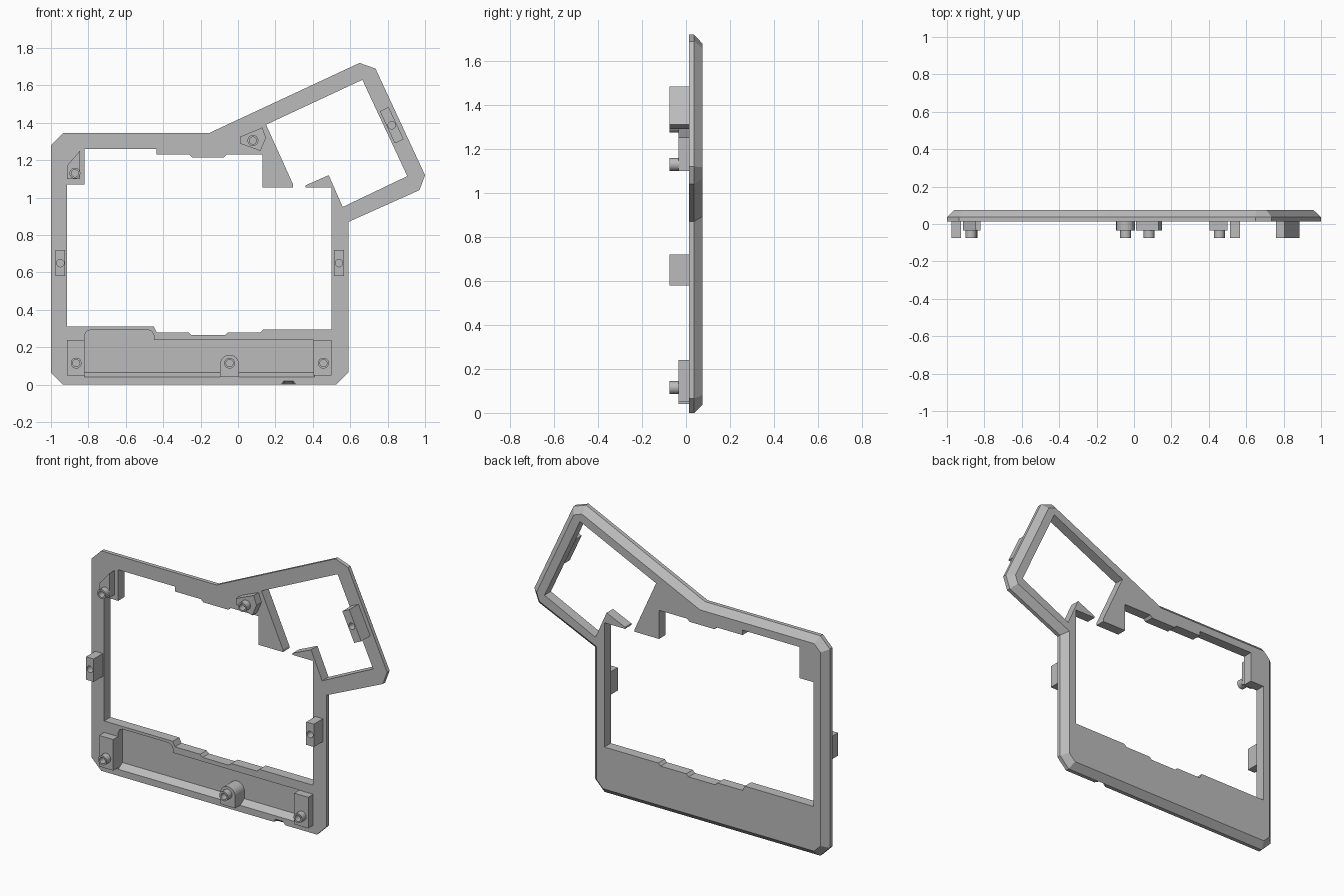
import bpy, bmesh, math
from mathutils import Vector

if "Cube" in bpy.data.objects:
    bpy.data.objects.remove(bpy.data.objects["Cube"])

GREY = bpy.data.materials.new("plain grey")
GREY.use_nodes = True
GREY.diffuse_color = (0.5, 0.5, 0.5, 1)
GREY.node_tree.nodes["Principled BSDF"].inputs["Base Color"].default_value = (0.5, 0.5, 0.5, 1)

FRONT, MID, BACK, PAD, TIP = 0.013, 0.037, 0.075, -0.035, -0.075


def inset(pts, d):
    """Move a counter-clockwise outline inwards by d with mitred corners."""
    out = []
    for i, p in enumerate(pts):
        p, a, b = Vector(p), Vector(pts[i - 1]), Vector(pts[(i + 1) % len(pts)])
        u, v = (p - a).normalized(), (b - p).normalized()
        n, m = Vector((-u.y, u.x)), Vector((-v.y, v.x))
        out.append(tuple(p + (n + m) * d / (1 + n.dot(m))))
    return out


def loft(name, sections):
    """Solid through (y, outline) sections, outlines given in x and z."""
    bm = bmesh.new()
    rings = [[bm.verts.new((x, y, z)) for x, z in pts] for y, pts in sections]
    for r, s in zip(rings, rings[1:]):
        for i in range(len(r)):
            bm.faces.new((r[i - 1], r[i], s[i], s[i - 1]))
    bm.faces.new(rings[0])
    bm.faces.new(rings[-1][::-1])
    bmesh.ops.recalc_face_normals(bm, faces=bm.faces)
    me = bpy.data.meshes.new(name)
    bm.to_mesh(me)
    bm.free()
    me.materials.append(GREY)
    ob = bpy.data.objects.new(name, me)
    bpy.context.collection.objects.link(ob)
    return ob


def prism(name, pts, y0, y1):
    return loft(name, [(y0, pts), (y1, pts)])


def circle(x, z, r, n=24):
    return [(x + r * math.cos(math.tau * i / n), z + r * math.sin(math.tau * i / n)) for i in range(n)]


def rect(x0, x1, z0, z1):
    return [(x0, z0), (x1, z0), (x1, z1), (x0, z1)]


def cut(ob, cutter):
    mod = ob.modifiers.new("cut", 'BOOLEAN')
    mod.operation, mod.solver, mod.object = 'DIFFERENCE', 'EXACT', cutter
    cutter.hide_render = True
    cutter.hide_set(True)


# Main frame with bevelled back edge
outer = [(-0.935, 0), (0.525, 0), (0.59, 0.065), (0.59, 0.87), (0.97, 1.04), (1, 1.12),
         (0.735, 1.69), (0.65, 1.72), (-0.155, 1.345), (-0.935, 1.345), (-1, 1.28), (-1, 0.065)]
frame = loft("frame", [(FRONT, outer), (MID, outer), (BACK, inset(outer, BACK - MID))])

# Joined openings: large window, narrow gap and tilted window
opening = [(-0.915, 0.31), (-0.45, 0.31), (-0.435, 0.28), (-0.265, 0.28), (-0.25, 0.265),
           (-0.07, 0.265), (-0.055, 0.28), (0.12, 0.28), (0.135, 0.295), (0.5, 0.295),
           (0.5, 1.055), (0.36, 1.055), (0.36, 1.065), (0.485, 1.12), (0.56, 0.95),
           (0.905, 1.115), (0.665, 1.63), (0.15, 1.39), (0.295, 1.07), (0.295, 1.055),
           (0.13, 1.055), (0.13, 1.23), (-0.06, 1.23), (-0.075, 1.215), (-0.245, 1.215),
           (-0.26, 1.23), (-0.435, 1.23), (-0.435, 1.26), (-0.82, 1.26), (-0.82, 1.07),
           (-0.915, 1.07)]
cut(frame, prism("opening_cutter", opening, -0.1, 0.1))


# Shallow front pocket with a sloping lower wall
def pocket(z):
    return [(-0.82, z), (0.41, z), (0.41, 0.24), (-0.45, 0.24), (-0.45, 0.265), (-0.46, 0.285),
            (-0.48, 0.293), (-0.79, 0.293), (-0.81, 0.285), (-0.82, 0.265)]


cut(frame, loft("pocket_cutter", [(-0.02, pocket(0.04)), (FRONT, pocket(0.04)), (0.055, pocket(0.065))]))

# Small finger notch under the front edge
cut(frame, loft("notch_cutter", [(0.0, [(0.205, -0.02), (0.335, -0.02), (0.295, 0.03), (0.245, 0.03)]),
                                 (0.05, [(0.205, -0.06), (0.335, -0.06), (0.295, -0.01), (0.245, -0.01)])]))

# Mounting pads, each with a hollow peg
arch = [(-0.095, 0.04), (0.005, 0.04)] + [
    (-0.045 + 0.05 * math.cos(math.pi * i / 12), 0.11 + 0.05 * math.sin(math.pi * i / 12)) for i in range(13)]
pads = {
    "lower_right": (rect(-0.915, -0.82, 0.05, 0.24), -0.865, 0.115, 0.02),
    "lower_left": (rect(0.405, 0.5, 0.05, 0.24), 0.457, 0.115, 0.02),
    "lower_middle": (arch, -0.045, 0.115, 0.06),
    "upper_right": ([(-0.915, 1.1), (-0.845, 1.1), (-0.845, 1.25), (-0.915, 1.17)], -0.872, 1.13, 0.02),
    "upper_middle": ([(0.01, 1.29), (0.12, 1.25), (0.15, 1.32), (0.13, 1.375), (0.01, 1.325)], 0.08, 1.305, 0.02),
}
for name, (pts, x, z, depth) in pads.items():
    prism(name + "_pad", pts, PAD, depth)
    peg = prism(name + "_peg", circle(x, z, 0.029), TIP, PAD + 0.005)
    cut(peg, prism(name + "_peg_cutter", circle(x, z, 0.019), TIP - 0.02, PAD))

# Side blocks with round sockets
tilt = math.radians(25)
for name, x, z, half, angle in (("right_block", -0.95, 0.65, 0.07, 0), ("left_block", 0.54, 0.65, 0.07, 0),
                                ("tilted_block", 0.822, 1.387, 0.095, tilt)):
    c, s = math.cos(angle), math.sin(angle)
    pts = [(x + u * c - v * s, z + u * s + v * c) for u, v in rect(-0.026, 0.026, -half, half)]
    block = prism(name, pts, TIP, FRONT + 0.005)
    cut(block, prism(name + "_cutter", circle(x, z, 0.02), TIP - 0.02, -0.02))

# Crisp edges with smooth round pegs
bpy.ops.object.select_all(action='DESELECT')
for ob in bpy.context.collection.objects:
    if ob.type == 'MESH' and ob.name.endswith("_peg"):
        ob.select_set(True)
        bpy.context.view_layer.objects.active = ob
bpy.ops.object.shade_smooth_by_angle(angle=math.radians(30))
